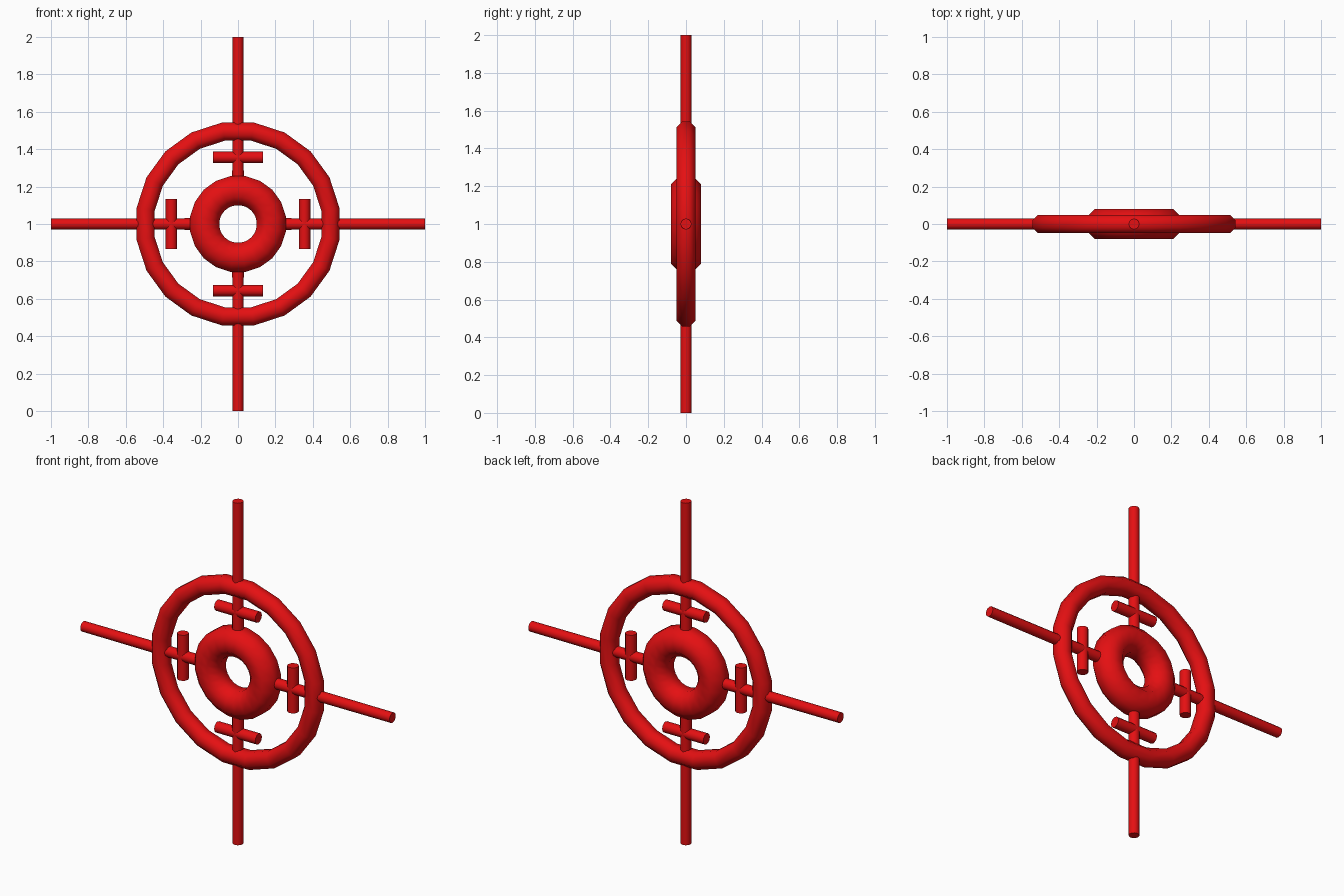
import bpy, math
from mathutils import Matrix, Vector

if "Cube" in bpy.data.objects:
    bpy.data.objects.remove(bpy.data.objects["Cube"])

CENTRE = Vector((0, 0, 1))

red = bpy.data.materials.new("bright red")
red.diffuse_color = (0.78, 0.005, 0.006, 1)
red.use_nodes = True
red.node_tree.nodes["Principled BSDF"].inputs["Base Color"].default_value = red.diffuse_color


def finish(name):
    ob = bpy.context.object
    ob.name = name
    ob.data.materials.append(red)
    bpy.ops.object.shade_smooth_by_angle(angle=math.radians(50))
    return ob


def ring(name, major, half_width, sides=20):
    """Torus facing the front, octagonal section with flats to the front and rim."""
    minor = half_width / math.cos(math.pi / 8)
    bpy.ops.mesh.primitive_torus_add(major_radius=major, minor_radius=minor,
                                     major_segments=sides, minor_segments=8)
    ob = bpy.context.object
    # turn the section half a step so its flats line up with the axes
    for v in ob.data.vertices:
        r = math.hypot(v.co.x, v.co.y)
        a = math.atan2(v.co.z, r - major) + math.pi / 8
        k = (major + minor * math.cos(a)) / r
        v.co = (v.co.x * k, v.co.y * k, minor * math.sin(a))
    # stand it up with a flat edge at top, bottom and sides
    ob.data.transform(Matrix.Rotation(math.pi / 2, 4, 'X') @
                      Matrix.Rotation(math.pi / sides, 4, 'Z'))
    ob.location = CENTRE
    return finish(name)


def rod(name, a, b, r1, r2):
    """Round bar from a to b."""
    d = b - a
    bpy.ops.mesh.primitive_cone_add(vertices=12, radius1=r1, radius2=r2, depth=d.length)
    ob = bpy.context.object
    ob.data.transform(d.to_track_quat('Z', 'Y').to_matrix().to_4x4())
    ob.location = (a + b) / 2
    return finish(name)


# Rings
ring("outer_ring", 0.5, 0.049)
ring("inner_ring", 0.18, 0.079)

# Four spokes, each with a short crossbar between the rings
for i, side in enumerate(("right", "top", "left", "bottom")):
    t = i * math.pi / 2
    out = Vector((math.cos(t), 0, math.sin(t)))
    across = Vector((-math.sin(t), 0, math.cos(t)))
    rod(side + "_spoke", CENTRE + out * 0.18, CENTRE + out, 0.031, 0.029)
    mid = CENTRE + out * 0.356
    rod(side + "_crossbar", mid - across * 0.133, mid + across * 0.133, 0.031, 0.031)
